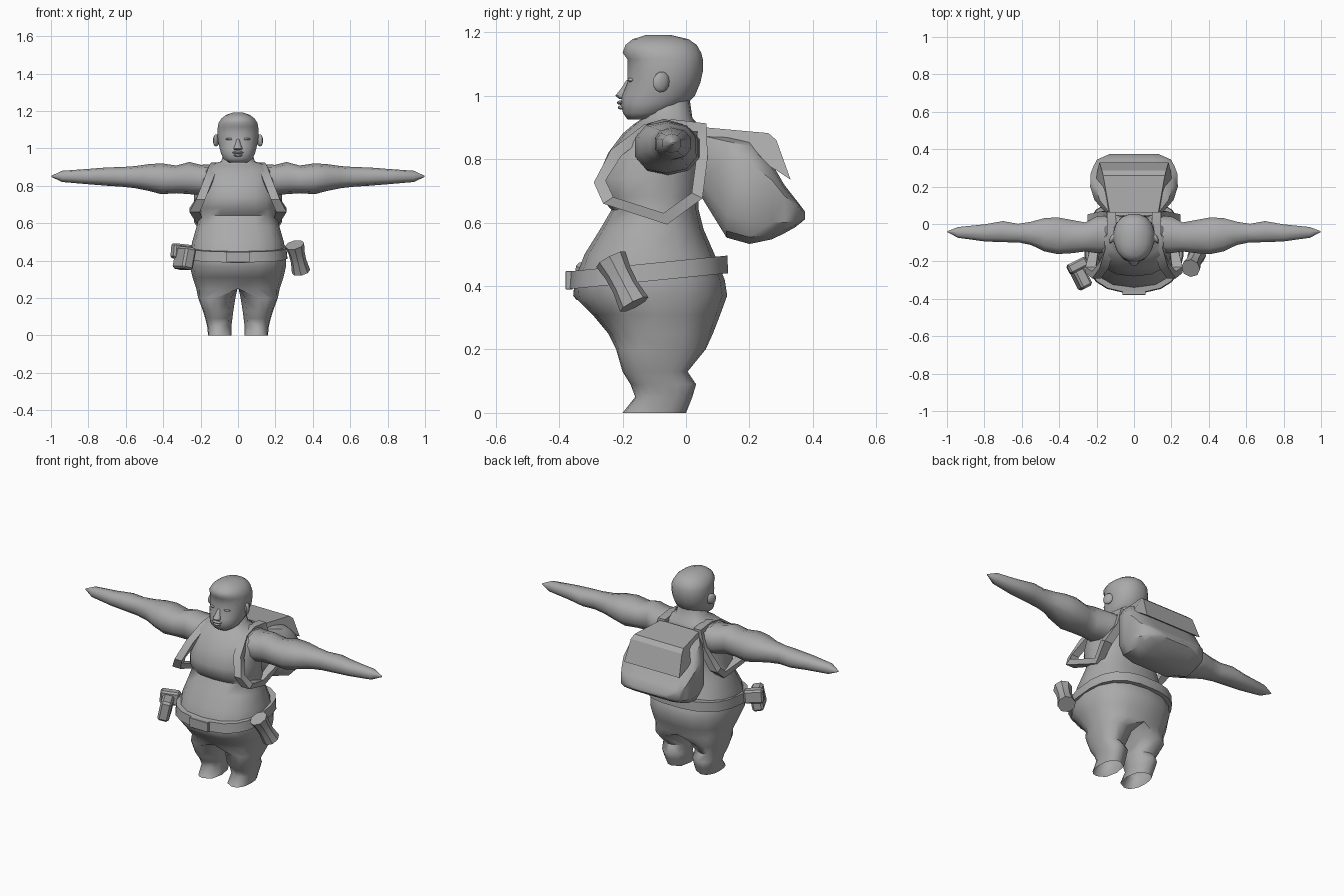
import bpy, bmesh, math
from mathutils import Vector, Matrix

cube = bpy.data.objects.get("Cube")
if cube:
    bpy.data.objects.remove(cube, do_unlink=True)

GREY = (0.4, 0.4, 0.4, 1)
mat = bpy.data.materials.new("plain grey")
mat.use_nodes = True
mat.diffuse_color = GREY
mat.node_tree.nodes["Principled BSDF"].inputs["Base Color"].default_value = GREY


def finish(name, bm, angle=45):
    """Turn a bmesh into a shaded object."""
    bmesh.ops.recalc_face_normals(bm, faces=bm.faces)
    mesh = bpy.data.meshes.new(name)
    bm.to_mesh(mesh)
    bm.free()
    mesh.materials.append(mat)
    ob = bpy.data.objects.new(name, mesh)
    bpy.context.collection.objects.link(ob)
    bpy.ops.object.select_all(action='DESELECT')
    ob.select_set(True)
    bpy.context.view_layer.objects.active = ob
    bpy.ops.object.shade_smooth_by_angle(angle=math.radians(angle))
    return ob


def bridge(bm, rings):
    """Join rings of vertices with quads."""
    for a, b in zip(rings, rings[1:]):
        for i in range(len(a)):
            j = (i + 1) % len(a)
            bm.faces.new((a[i], a[j], b[j], b[i]))


def skin(bm, rings):
    """Join rings and cap both ends."""
    bridge(bm, rings)
    bm.faces.new(rings[0])
    bm.faces.new(rings[-1])


def section(bm, row, angles, axis='z', power=2.0, flip=1):
    """One rounded ring: row is (position, low a, high a, low b, high b)."""
    t, a0, a1, b0, b1 = row
    ring = []
    for w in angles:
        c, s = math.cos(w), math.sin(w)
        a = (a0 + a1) / 2 + (a1 - a0) / 2 * math.copysign(abs(c) ** (2 / power), c)
        b = (b0 + b1) / 2 + (b1 - b0) / 2 * math.copysign(abs(s) ** (2 / power), s)
        x, y, z = {'z': (a, b, t), 'x': (t, a, b), 'y': (a, t, b)}[axis]
        ring.append(bm.verts.new((x * flip, y, z)))
    return ring


def loft(name, rows, axis='z', sides=16, power=2.0, flip=1, matrix=None, angle=45):
    bm = bmesh.new()
    angles = [2 * math.pi * (i + 0.5) / sides for i in range(sides)]
    skin(bm, [section(bm, r, angles, axis, power, flip) for r in rows])
    if matrix:
        bm.transform(matrix)
    return finish(name, bm, angle)


def sym(rows):
    """Expand (position, half width, low, high) to full rows."""
    return [(t, -w, w, lo, hi) for t, w, lo, hi in rows]


def box(name, centre, size, rot, bevel):
    bm = bmesh.new()
    bmesh.ops.create_cube(bm, size=1)
    bm.transform(Matrix.Diagonal((*size, 1)))
    bmesh.ops.bevel(bm, geom=bm.edges[:], offset=bevel, segments=1, affect='EDGES')
    bm.transform(Matrix.Translation(centre) @ rot)
    return finish(name, bm, 25)


def ball(name, centre, size, rot=Matrix()):
    bm = bmesh.new()
    bmesh.ops.create_uvsphere(bm, u_segments=10, v_segments=7, radius=1)
    bm.transform(Matrix.Translation(centre) @ rot @ Matrix.Diagonal((*size, 1)))
    return finish(name, bm, 60)


# Body: torso rings from crotch to neck
bm = bmesh.new()
torso = sym([
    (.25, .223, -.245, .085), (.31, .243, -.295, .108),
    (.37, .257, -.355, .13), (.42, .257, -.35, .122), (.50, .245, -.32, .09),
    (.58, .222, -.27, .055), (.64, .207, -.235, .04), (.68, .207, -.27, .04),
    (.74, .205, -.28, .05), (.82, .2, -.245, .05), (.88, .19, -.2, .045),
    (.91, .16, -.165, .04), (.93, .09, -.135, .02), (1.0, .07, -.12, .01)])
around = [math.radians(22.5 * i - 90) for i in range(16)]
rings = [section(bm, r, around, power=2.4) for r in torso]
bridge(bm, rings)

# Legs branch from the lowest torso ring along a shared crotch seam, open at the ankles
hip = rings[0]
seam = [bm.verts.new((0, y, .262)) for y in (.0, -.08, -.16)]
legs = [(.2, .014, .213, -.22, .062), (.13, .025, .187, -.2, .005),
        (.09, .03, .175, -.175, .032), (.05, .035, .165, -.16, .02), (0, .035, .16, -.2, 0)]
leg_angles = around[:9] + [math.radians(a) for a in (135, 180, 225)]
for s in (1, -1):
    half = hip[:9] if s == 1 else [hip[-i % 16] for i in range(9)]
    bridge(bm, [half + seam] + [section(bm, r, leg_angles, power=2.4, flip=s) for r in legs])
finish("body", bm, 60)

# Head and face
loft("head", sym([
    (.925, .05, -.185, -.11), (.945, .08, -.2, -.05), (.975, .093, -.207, .005),
    (1.0, .1, -.203, .03), (1.04, .109, -.187, .047), (1.08, .112, -.187, .056),
    (1.115, .11, -.187, .055), (1.135, .106, -.202, .05), (1.16, .09, -.193, .036),
    (1.178, .066, -.17, .01), (1.192, .026, -.125, -.05)]), power=2.2, angle=60)
loft("nose", sym([(.99, .022, -.212, -.17), (1.0, .026, -.225, -.17),
                  (1.02, .016, -.208, -.17), (1.05, .008, -.188, -.17)]), sides=8, angle=60)
ball("upper_lip", (0, -.205, .978), (.032, .013, .007))
ball("lower_lip", (0, -.202, .963), (.026, .013, .007))

for side, s in (("left", 1), ("right", -1)):
    ball(side + "_ear", (s * .117, -.078, 1.043), (.013, .029, .033),
         Matrix.Rotation(s * .45, 4, 'Z') @ Matrix.Rotation(-.2, 4, 'X'))
    ball(side + "_eye", (s * .042, -.172, 1.05), (.026, .012, .007))

    # Arms tapering to pointed hands
    loft(side + "_arm", [
        (.08, -.16, .05, .76, .915), (.2, -.16, .045, .75, .912),
        (.26, -.15, .012, .755, .927), (.33, -.16, .025, .76, .908),
        (.41, -.165, .04, .755, .92), (.48, -.15, .035, .773, .915),
        (.55, -.115, .015, .787, .905), (.62, -.1, .003, .795, .9),
        (.7, -.1, .018, .8, .898), (.8, -.095, .0, .808, .89),
        (.94, -.075, -.015, .82, .88), (.998, -.044, -.038, .847, .853)],
        axis='x', sides=10, power=2.3, flip=s, angle=50)

    # Shoulder strap looping under the arm: (x, y, z, half width)
    path = [(.12, -.05, .908, .024), (.13, -.13, .89, .024), (.16, -.22, .82, .024),
            (.2, -.272, .73, .024), (.232, -.245, .67, .028), (.2, -.065, .612, .018),
            (.222, .035, .685, .026), (.15, .05, .8, .024), (.12, .05, .9, .024)]
    bm = bmesh.new()
    loop = []
    for x, y, z, w in path:
        p = Vector((x, y, z))
        out = Vector((0, y + .11, z - .76)).normalized() * .019
        wide = Vector((w, 0, 0))
        corners = (p + out + wide, p + out - wide, p - out - wide, p - out + wide)
        loop.append([bm.verts.new((v.x * s, v.y, v.z)) for v in corners])
    bridge(bm, loop + loop[:1])
    finish(side + "_strap", bm, 30)

# Backpack body
loft("backpack", sym([
    (.045, .14, .685, .89), (.128, .215, .55, .88), (.2, .238, .53, .865),
    (.27, .235, .545, .79), (.31, .22, .565, .72), (.345, .2, .585, .675),
    (.375, .13, .61, .635)]),
    axis='y', sides=12, power=4.5, angle=40)

# Backpack flap hanging over the back
bm = bmesh.new()
profile = [(.06, .9), (.26, .882), (.285, .86), (.33, .735), (.285, .765), (.24, .79), (.06, .83)]
widths = [.13, .165, .172, .185, .195, .205, .14]
skin(bm, [[bm.verts.new((s * w, y, z)) for (y, z), w in zip(profile, widths)] for s in (-1, 1)])
finish("backpack_flap", bm, 25)

# Belt, higher at the back, with a buckle
tilt = Matrix.Translation((0, 0, .455))
tilt[2][1] = .1
loft("belt", sym([(-.028, .266, -.368, .135), (.028, .26, -.364, .133)]),
     sides=20, power=2.6, matrix=tilt, angle=30)
box("buckle", (0, -.368, .418), (.125, .024, .058), Matrix(), .002)

# Pinched canister on the left hip
axis = Vector((.035, .075, -.145))
turn = Matrix.Translation((.32, -.2, .413)) @ axis.to_track_quat('Z', 'Y').to_matrix().to_4x4()
loft("hip_canister", [(t, -r, r, -r, r) for t, r in
                      ((-.082, .052), (-.03, .043), (.02, .042), (.082, .05))],
     sides=8, matrix=turn, angle=30)

# Pouch with its mount on the right hip
spin = Matrix.Rotation(math.radians(27), 4, 'Z')
box("hip_pouch", (-.287, -.282, .412), (.065, .135, .12),
    spin @ Matrix.Rotation(.2, 4, 'Y'), .012)
box("pouch_mount", (-.302, -.222, .448), (.11, .055, .08),
    spin @ Matrix.Rotation(.1, 4, 'Y'), .01)
